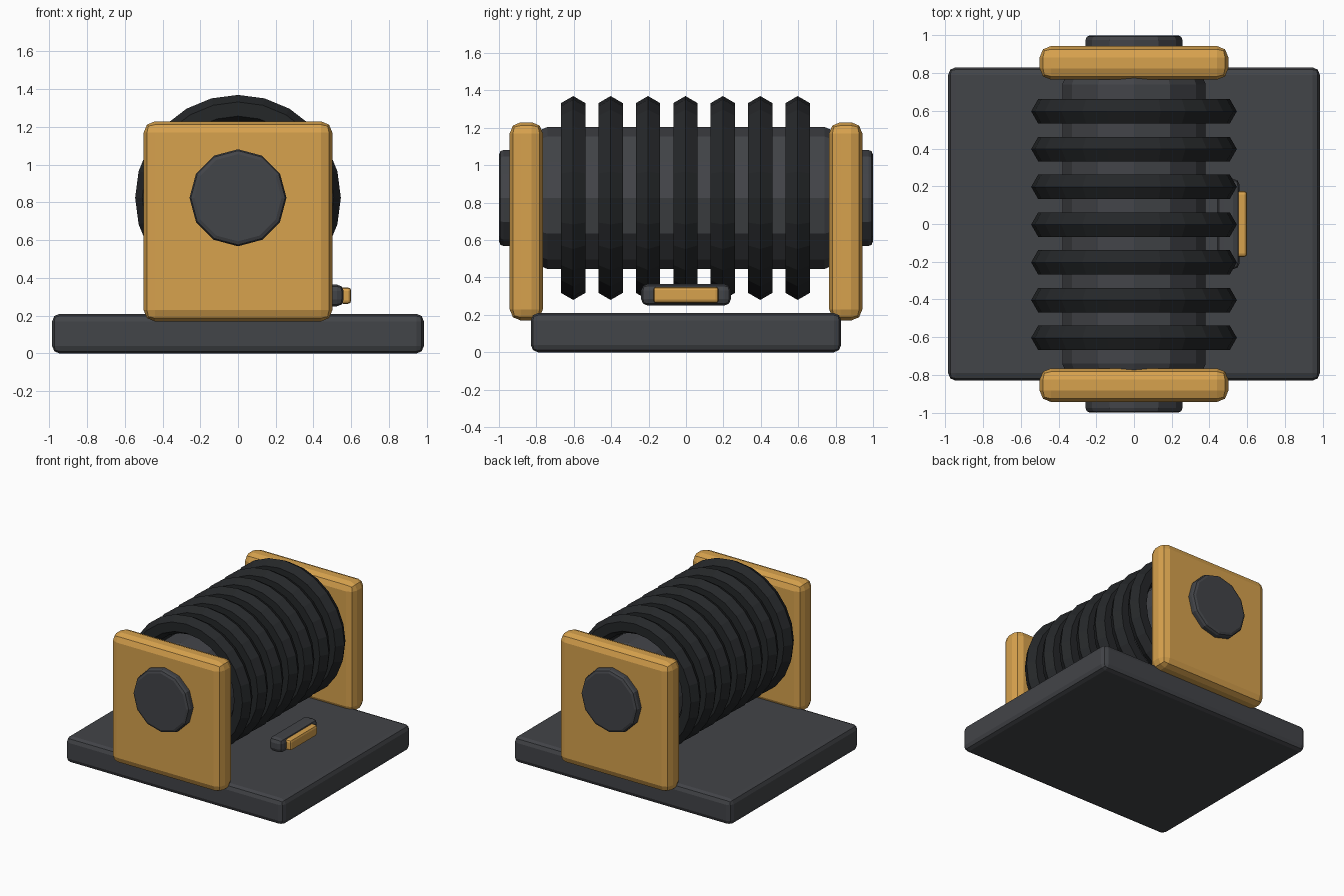
import bpy, bmesh
from math import pi, radians
from mathutils import Matrix

if "Cube" in bpy.data.objects:
    bpy.data.objects.remove(bpy.data.objects["Cube"])


def material(name, rgb):
    m = bpy.data.materials.new(name)
    m.diffuse_color = (*rgb, 1)
    m.use_nodes = True
    m.node_tree.nodes["Principled BSDF"].inputs["Base Color"].default_value = m.diffuse_color
    return m


STEEL = material("dark_steel", (0.055, 0.058, 0.065))
ROPE = material("black_cable", (0.018, 0.02, 0.022))
PAINT = material("amber_paint", (0.68, 0.36, 0.075))
AXIS_Z = 0.825


def finish(name, bm, mat, bevel=0, segments=2):
    mesh = bpy.data.meshes.new(name)
    bmesh.ops.recalc_face_normals(bm, faces=bm.faces)
    bm.to_mesh(mesh)
    bm.free()
    ob = bpy.data.objects.new(name, mesh)
    bpy.context.collection.objects.link(ob)
    mesh.materials.append(mat)
    if bevel:
        mod = ob.modifiers.new("bevel", "BEVEL")
        mod.width, mod.segments = bevel, segments
        mod.limit_method, mod.angle_limit = "ANGLE", radians(40)
    return ob


def box(name, lo, hi, mat, bevel):
    bm = bmesh.new()
    bmesh.ops.create_cube(bm, size=1)
    for v in bm.verts:
        v.co = [(a + b) / 2 + c * (b - a) for a, b, c in zip(lo, hi, v.co)]
    return finish(name, bm, mat, bevel)


def cylinder(name, radius, y0, y1, sides, mat, bevel):
    # Cylinder lying along y, with a vertex at the top
    bm = bmesh.new()
    place = Matrix.Translation((0, (y0 + y1) / 2, AXIS_Z)) @ Matrix.Rotation(pi / 2, 4, "X")
    bmesh.ops.create_cone(bm, cap_ends=True, segments=sides, radius1=radius,
                          radius2=radius, depth=y1 - y0, matrix=place)
    return finish(name, bm, mat, bevel)


def ring(name, y, major, minor, mat, sides=24, profile=6):
    # Hexagonal-section ring around the y axis
    bm = bmesh.new()
    section = [bm.verts.new((major, y + minor, AXIS_Z)) for _ in range(profile)]
    for i, v in enumerate(section):
        offset = Matrix.Rotation(2 * pi * i / profile, 2) @ Matrix.Identity(2).col[0]
        v.co = (major + minor * offset.x, y + minor * offset.y, AXIS_Z)
    edges = [bm.edges.new((section[i], section[(i + 1) % profile])) for i in range(profile)]
    bmesh.ops.spin(bm, geom=section + edges, cent=(0, y, AXIS_Z), axis=(0, 1, 0),
                   angle=2 * pi, steps=sides, use_merge=True)
    bmesh.ops.remove_doubles(bm, verts=bm.verts, dist=1e-4)
    return finish(name, bm, mat)


# Base plate
box("base_plate", (-0.985, -0.83, 0), (0.985, 0.83, 0.21), STEEL, 0.04)

# Drum and its cable turns
cylinder("drum", 0.38, -0.79, 0.79, 12, STEEL, 0.05)
for i in range(7):
    ring(f"cable_turn_{i + 1}", (i - 3) * 0.2 - 0.003, 0.47, 0.075, ROPE)

# End plates and axle caps
for side, s in (("front", -1), ("back", 1)):
    y0, y1 = sorted((s * 0.765, s * 0.943))
    box(f"{side}_end_plate", (-0.5, y0, 0.17), (0.5, y1, 1.23), PAINT, 0.06)
    y0, y1 = sorted((s * 0.8, s * 1.0))
    cylinder(f"{side}_axle_cap", 0.257, y0, y1, 12, STEEL, 0.025)

# Cable guide on the right side
box("guide_block", (0.44, -0.24, 0.25), (0.56, 0.24, 0.365), STEEL, 0.035)
box("guide_lip", (0.54, -0.175, 0.263), (0.6, 0.175, 0.35), PAINT, 0.018)
